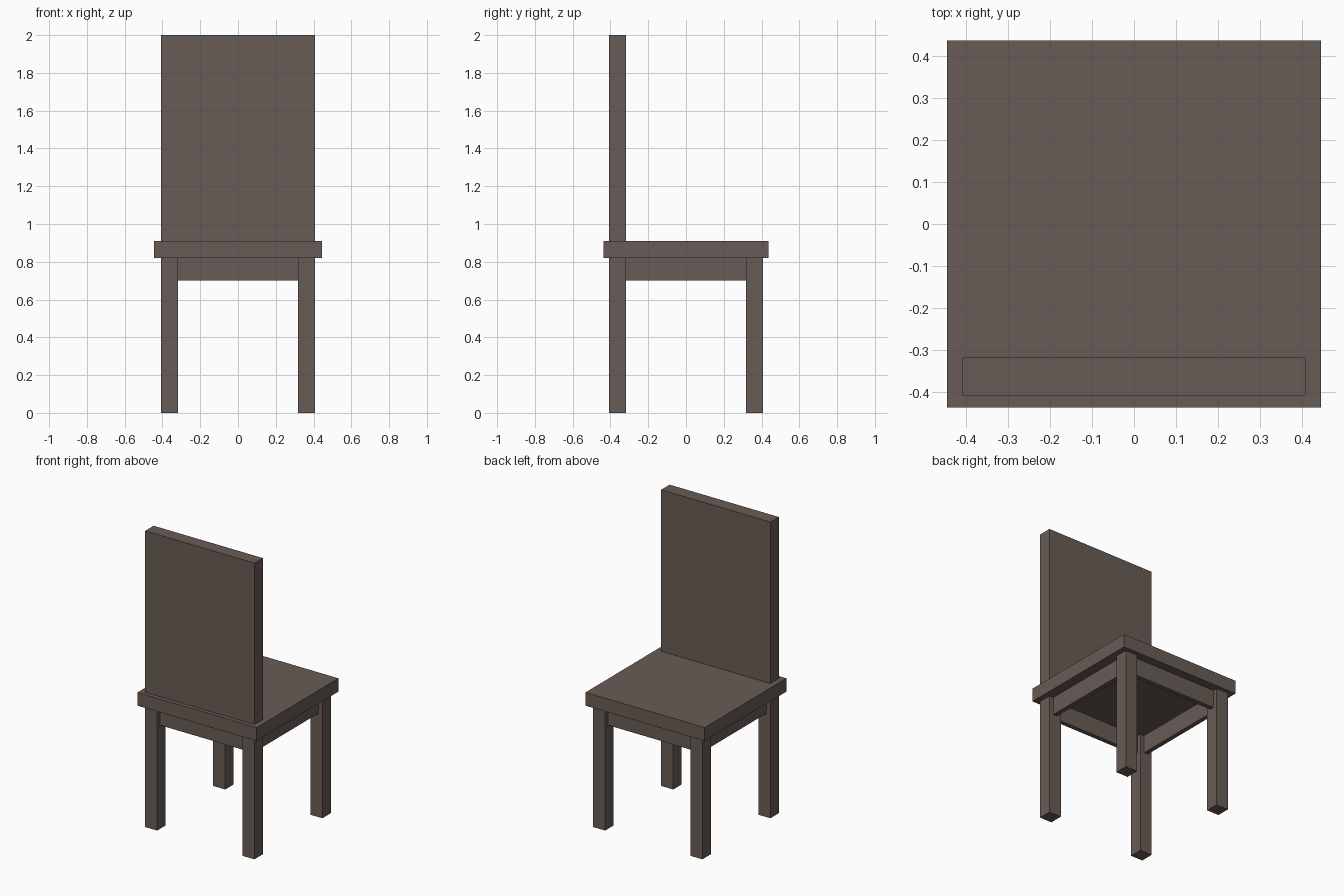
import bpy

if "Cube" in bpy.data.objects:
    bpy.data.objects.remove(bpy.data.objects["Cube"])

# One dark brown wood colour
wood = bpy.data.materials.new("dark_brown_wood")
wood.diffuse_color = (0.14, 0.107, 0.092, 1)
wood.use_nodes = True
wood.node_tree.nodes["Principled BSDF"].inputs["Base Color"].default_value = wood.diffuse_color


def box(name, x, y, z):
    """Box spanning the (min, max) ranges on each axis."""
    bpy.ops.mesh.primitive_cube_add(size=1, location=[sum(r) / 2 for r in (x, y, z)])
    obj = bpy.context.object
    obj.name = name
    obj.scale = [r[1] - r[0] for r in (x, y, z)]
    bpy.ops.object.transform_apply(location=False, rotation=False, scale=True)
    obj.data.materials.append(wood)
    return obj


IN, OUT = 0.318, 0.408            # inner and outer leg faces
SEAT_LOW, SEAT_TOP = 0.82, 0.91
AP_IN, AP_OUT = 0.348, 0.378      # apron board, set in from the leg faces


def span(side, a, b):
    return tuple(sorted((side * a, side * b)))


# Seat and backrest
box("seat", (-0.445, 0.445), (-0.436, 0.436), (SEAT_LOW, SEAT_TOP))
box("backrest", (-OUT, OUT), (-OUT, -IN), (SEAT_TOP, 2.0))

# Four square legs
for sx, xn in ((-1, "left"), (1, "right")):
    for sy, yn in ((-1, "front"), (1, "rear")):
        box(f"{yn}_{xn}_leg", span(sx, IN, OUT), span(sy, IN, OUT), (0, SEAT_LOW))

# Apron boards between the legs
for s, xn, yn in ((-1, "left", "front"), (1, "right", "rear")):
    box(f"{yn}_apron", (-IN, IN), span(s, AP_IN, AP_OUT), (0.70, SEAT_LOW))
    box(f"{xn}_apron", span(s, AP_IN, AP_OUT), (-IN, IN), (0.70, SEAT_LOW))
